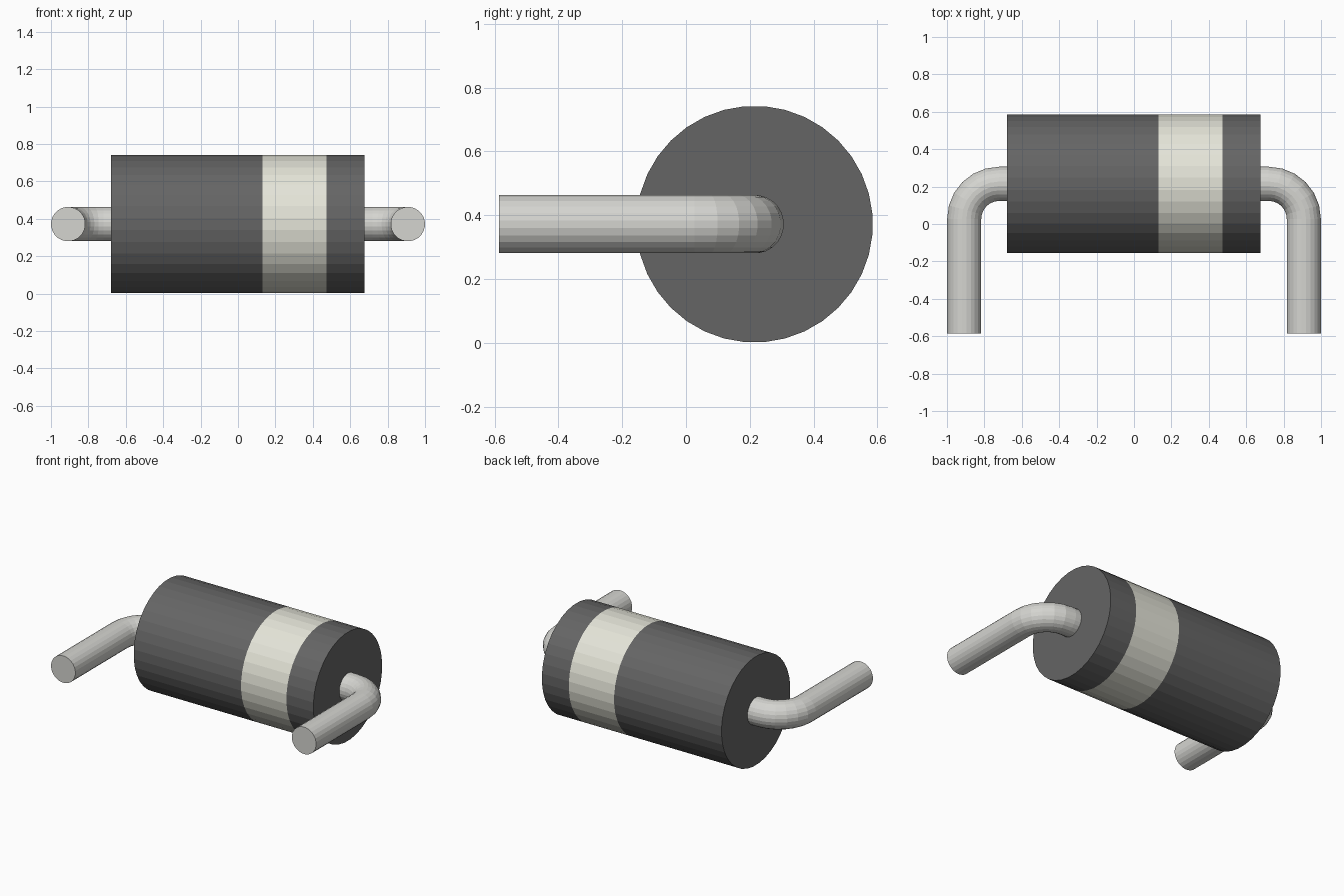
import bpy, bmesh
from math import pi, sin, cos
from mathutils import Vector

if "Cube" in bpy.data.objects:
    bpy.data.objects.remove(bpy.data.objects["Cube"])

CY, CZ = 0.215, 0.372      # axis of the cylindrical body
R_BODY, R_LEAD = 0.371, 0.092


def material(name, rgb):
    m = bpy.data.materials.new(name)
    m.diffuse_color = (*rgb, 1)
    m.use_nodes = True
    m.node_tree.nodes["Principled BSDF"].inputs["Base Color"].default_value = m.diffuse_color
    return m


dark = material("dark_casing", (0.13, 0.13, 0.13))
cream = material("cream_band", (0.78, 0.78, 0.69))
metal = material("lead_metal", (0.66, 0.66, 0.63))


def sweep(name, path, radius, sides, mat, caps):
    """Round tube along a path of (point, direction) lying in the xy plane."""
    bm = bmesh.new()
    rings = []
    for p, d in path:
        side = Vector((-d.y, d.x, 0))
        rings.append([bm.verts.new(p + radius * (side * cos(a) + Vector((0, 0, sin(a)))))
                      for a in (2 * pi * (i + 0.5) / sides for i in range(sides))])
    for a, b in zip(rings, rings[1:]):
        for i in range(sides):
            j = (i + 1) % sides
            bm.faces.new((a[i], a[j], b[j], b[i]))
    if caps[0]:
        bm.faces.new(rings[0][::-1])
    if caps[1]:
        bm.faces.new(rings[-1])
    bmesh.ops.recalc_face_normals(bm, faces=bm.faces)
    # open tubes: make sure the sides face outward
    bm.faces.ensure_lookup_table()
    f = bm.faces[0]
    mid = (path[0][0] + path[1][0]) / 2
    if f.normal.dot(f.calc_center_median() - mid) < 0:
        bmesh.ops.reverse_faces(bm, faces=bm.faces)
    me = bpy.data.meshes.new(name)
    bm.to_mesh(me)
    bm.free()
    me.materials.append(mat)
    ob = bpy.data.objects.new(name, me)
    bpy.context.collection.objects.link(ob)
    return ob


# Body sections along x: long casing, marking band, short end casing
X = Vector((1, 0, 0))
for name, x0, x1, mat, caps in (
        ("casing_long", -0.678, 0.132, dark, (True, False)),
        ("marking_band", 0.132, 0.474, cream, (False, False)),
        ("casing_end", 0.474, 0.677, dark, (False, True))):
    path = [(Vector((x, CY, CZ)), X) for x in (x0, x1)]
    sweep(name, path, R_BODY, 36, mat, caps)

# Bent wire leads, one per side
BEND, STEPS = 0.188, 6
for s, name in ((1, "lead_right"), (-1, "lead_left")):
    cx = 0.908 - BEND
    path = [(Vector((s * 0.66, CY, CZ)), Vector((s, 0, 0)))]
    for k in range(STEPS + 1):
        t = pi / 2 * k / STEPS
        path.append((Vector((s * (cx + BEND * sin(t)), CY - BEND + BEND * cos(t), CZ)),
                     Vector((s * cos(t), -sin(t), 0))))
    path.append((Vector((s * 0.908, -0.586, CZ)), Vector((0, -1, 0))))
    sweep(name, path, R_LEAD, 24, metal, (True, True))
